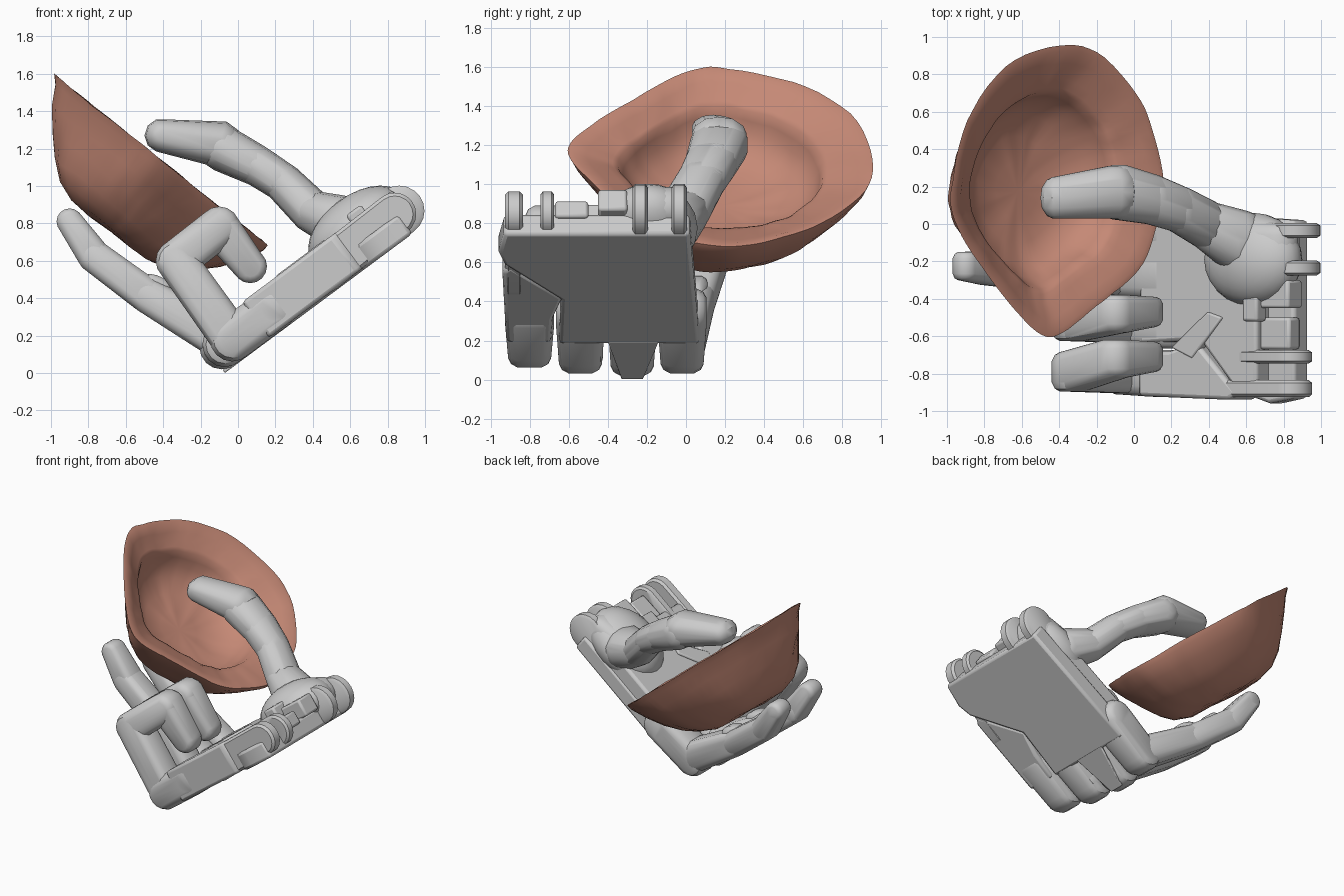
import bpy, bmesh, math, random
from mathutils import Vector, Matrix, noise

if "Cube" in bpy.data.objects:
    bpy.data.objects.remove(bpy.data.objects["Cube"])

random.seed(4)
A = math.radians(36.6)
U, N = Vector((math.cos(A), 0, math.sin(A))), Vector((-math.sin(A), 0, math.cos(A)))


def P(u, y, n):
    """Palm coordinates (along palm, across, out of palm) to world."""
    return Vector((-0.07, 0, 0)) + U * u + N * n + Vector((0, y, 0))


def finish(name, bm, angle=35, bevel=0):
    bmesh.ops.recalc_face_normals(bm, faces=bm.faces)
    me = bpy.data.meshes.new(name)
    bm.to_mesh(me)
    bm.free()
    ob = bpy.data.objects.new(name, me)
    bpy.context.collection.objects.link(ob)
    if bevel:
        m = ob.modifiers.new("bevel", 'BEVEL')
        m.width, m.segments, m.limit_method = bevel, 2, 'ANGLE'
    bpy.ops.object.select_all(action='DESELECT')
    ob.select_set(True)
    bpy.context.view_layer.objects.active = ob
    bpy.ops.object.shade_smooth_by_angle(angle=math.radians(angle))
    return ob


FLAT = ((-1, .85), (-.65, 1), (.65, 1), (1, .85))
SOFT = ((-1, .6), (-.87, .84), (-.55, 1), (.55, 1), (.87, .84), (1, .6))
ROUND = ((-1, .3), (-.88, .62), (-.5, .92), (0, 1), (.5, .92), (.88, .62), (1, .3))


def link(name, p, q, rp, rq, wp, wq, shape=SOFT, segs=16):
    """Rounded finger link: hull of two profiled discs hinged about y."""
    bm = bmesh.new()
    for c, r, w in ((p, rp, wp), (q, rq, wq)):
        for t, s in shape:
            for i in range(segs):
                a = 2 * math.pi * i / segs
                bm.verts.new(Vector(c) + Vector((math.cos(a) * r * s, t * w, math.sin(a) * r * s)))
    res = bmesh.ops.convex_hull(bm, input=bm.verts)
    junk = set(res["geom_interior"]) | set(res["geom_unused"])
    bmesh.ops.delete(bm, geom=[v for v in junk if isinstance(v, bmesh.types.BMVert)], context='VERTS')
    return finish(name, bm)


def slab(name, outline, n0, n1, bevel=0.02):
    """Extrude a (u, y) outline between two heights over the palm."""
    bm = bmesh.new()
    lo = [bm.verts.new(P(u, y, n0)) for u, y in outline]
    hi = [bm.verts.new(P(u, y, n1)) for u, y in outline]
    bm.faces.new(lo)
    bm.faces.new(hi)
    k = len(lo)
    for i in range(k):
        bm.faces.new((lo[i], lo[(i + 1) % k], hi[(i + 1) % k], hi[i]))
    return finish(name, bm, bevel=bevel)


def block(name, u0, u1, y0, y1, n0, n1):
    return slab(name, [(u0, y0), (u1, y0), (u1, y1), (u0, y1)], n0, n1, 0.015)


# palm: back plate, inner body and separate little finger metacarpal
slab("palm_back", [(.3, -.65), (.3, .07), (1.25, .02), (1.25, -.93), (1.08, -.96), (.98, -.93), (.68, -.64)], 0, .13)
slab("palm_body", [(.3, -.64), (.3, .06), (1.08, .02), (1.08, -.9), (.95, -.9), (.7, -.62)], .1, .24)
slab("little_metacarpal", [(.3, -.92), (.3, -.69), (.5, -.68), (.68, -.63), (.95, -.9), (.9, -.94), (.6, -.93)], .01, .25)
slab("palm_notch_rib", [(.52, -.66), (.66, -.72), (.86, -.5), (.76, -.47)], .2, .255, .01)
slab("knuckle_plate", [(0, -.33), (0, -.22), (.32, -.14), (.32, -.4)], 0, .02, .006)

# wrist: hinge tabs and clevis blocks
for i, (y, w, u) in enumerate(((-.88, .045, .75), (-.71, .035, 1), (-.235, .04, 1), (-.035, .04, 1))):
    r, end = (.115, 1.235) if i < 2 else (.135, 1.265)
    link("wrist_tab_%d" % i, P(u, y, .125), P(end, y, .14), .12, r, w, w, FLAT, 20)
block("wrist_block_outer", 1.0, 1.27, -.67, -.5, .1, .2)
block("wrist_block_inner", 1.0, 1.3, -.45, -.3, .12, .25)
block("wrist_block_rail", 1.02, 1.12, -.52, -.28, .2, .29)

# thumb mound and its hinge cheeks
bm = bmesh.new()
rot = Matrix((U, Vector((0, 1, 0)), N)).transposed().to_4x4()
bmesh.ops.create_uvsphere(bm, u_segments=24, v_segments=14, radius=1, matrix=Matrix.Translation(
    P(1.03, -.19, .2)) @ rot @ Matrix.Diagonal((.3, .25, .175, 1)))
finish("thumb_mound", bm)
link("thumb_root", P(1.0, -.13, .2), P(1.2, -.13, .2), .16, .11, .15, .13)

# knuckles
for i, (y, u) in enumerate(((-.8, .14), (-.54, .09), (-.275, .07), (-.02, .09))):
    link("knuckle_%d" % i, P(u, y, .122), P(.42, y, .122), .12, .12, .11, .125)


def finger(name, points, shape=SOFT):
    """Chain of links; each point is (x, y, z, radius, half width)."""
    for i, (a, b) in enumerate(zip(points, points[1:])):
        link("%s_link_%d" % (name, i), a[:3], b[:3], a[3], b[3], a[4], b[4], shape)


# curled fingers
for name, y, dy in (("little_finger", -.8, .08), ("ring_finger", -.53, .05)):
    finger(name, [(-.03, y, .18, .115, .105), (-.33, y + .01, .6, .11, .105),
                  (-.1, y + dy, .78, .11, .1), (.065, y + dy + .01, .57, .09, .08)])
# reaching fingers that hold up the bowl
for name, y, tilt in (("middle_finger", -.275, .05), ("index_finger", -.02, .18)):
    finger(name, [(-.07, y, .17, .115, .105), (-.48, y + tilt * .35, .41, .095, .1),
                  (-.77, y + tilt * .8, .625, .088, .09), (-.9, y + tilt, .81, .07, .075)])
    link(name + "_joint", (-.47, y + tilt * .35, .44), (-.42, y + tilt * .3, .44), .09, .07, .07, .06)

# thumb
finger("thumb", [(.56, -.09, .8, .15, .16), (.4, -.01, .86, .115, .125), (.24, .08, 1.02, .105, .12),
                 (.1, .13, 1.11, .11, .13), (-.08, .17, 1.2, .125, .145)], ROUND)
link("thumb_tip", (-.1, .17, 1.225), (-.41, .14, 1.27), .125, .09, .14, .11, ROUND, 10)

# bowl: rim outline offsets from its centre, lofted down outside and inside
C = Vector((-.4, .18, 1.13))
M, V = Vector((.624, 0, .781)), Vector((.781, 0, -.624))
RIM = [(.56, .05), (.5, .32), (.41, .52), (.2, .74), (0, .775), (-.29, .66), (-.49, .37), (-.575, .05),
       (-.575, -.12), (-.46, -.34), (-.25, -.62), (-.1, -.77), (.02, -.76), (.2, -.62), (.42, -.43), (.52, -.2)]
K, SUB = len(RIM), 5


def rim_point(j):
    i, t = divmod(j, SUB)
    t /= SUB
    p0, p1, p2, p3 = (Vector(RIM[(i + d) % K]) for d in (-1, 0, 1, 2))
    return .5 * (2 * p1 + (p2 - p0) * t + (2 * p0 - 5 * p1 + 4 * p2 - p3) * t * t
                 + (3 * p1 - p0 - 3 * p2 + p3) * t ** 3)


# (scale, height above rim plane): outer wall from the base up, then lip and hollow
PROFILE = [(.2, -.47), (.38, -.46), (.53, -.42), (.66, -.35), (.78, -.25), (.89, -.14), (.97, -.04), (1, 0),
           (.96, 0), (.88, -.025), (.78, -.055), (.72, -.075), (.69, -.09), (.665, -.14), (.63, -.2),
           (.54, -.27), (.38, -.315), (.2, -.33)]
bm = bmesh.new()
rings = []
for k, (s, h) in enumerate(PROFILE):
    ring = []
    for j in range(K * SUB):
        d = rim_point(j)
        p = Vector((d.x / .781, d.y, 0))
        if s < .85:  # away from the lip the spout fades into an oval
            oval = Vector((p.x / .745, p.y / .775, 0)).normalized()
            p = p.lerp(Vector((oval.x * .72, oval.y * .73, 0)), min(1, (.85 - s) * 3))
        shift = .02 if k < 7 else 0 if k < 10 else -.03
        q = C + V * (p.x * s + shift) + Vector((0, p.y * s, 0)) + M * h
        amp = .4 if k in (6, 7, 8) else 1
        wob = noise.noise_vector(q * 3.5) * .016 + noise.noise_vector(q * 11) * .009
        ring.append(bm.verts.new(q + wob * amp))
    rings.append(ring)
n = K * SUB
for a, b in zip(rings, rings[1:]):
    for j in range(n):
        bm.faces.new((a[j], a[(j + 1) % n], b[(j + 1) % n], b[j]))
for ring in (rings[0], rings[-1]):
    c = bm.verts.new(sum((v.co for v in ring), Vector()) / n)
    for j in range(n):
        bm.faces.new((ring[j], ring[(j + 1) % n], c))
bowl = finish("clay_bowl", bm, 50)
clay = bpy.data.materials.new("clay")
clay.diffuse_color = (.56, .25, .18, 1)
clay.use_nodes = True
clay.node_tree.nodes["Principled BSDF"].inputs["Base Color"].default_value = clay.diffuse_color
bowl.data.materials.append(clay)
